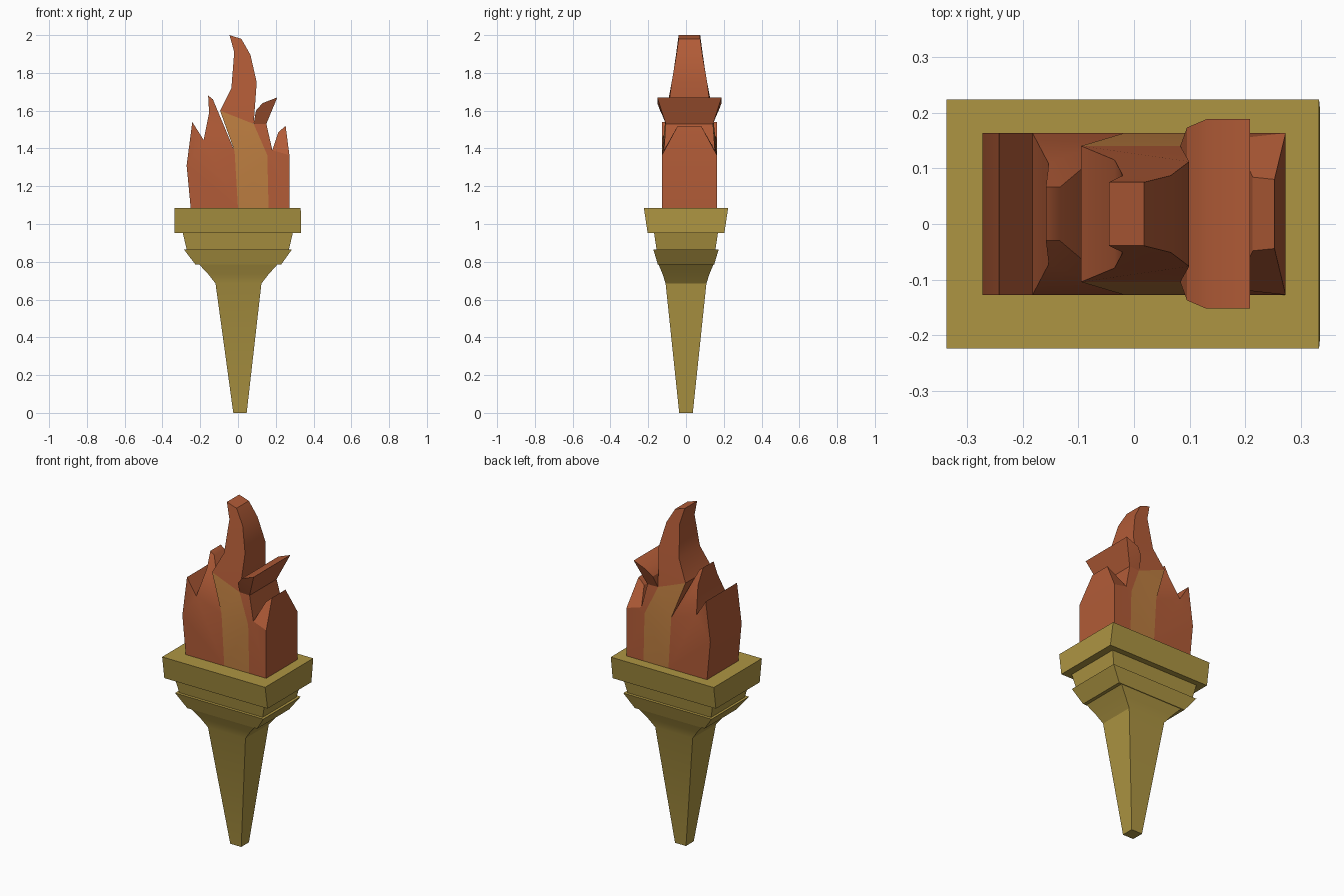
import bpy, bmesh, math

if "Cube" in bpy.data.objects:
    bpy.data.objects.remove(bpy.data.objects["Cube"])


def material(name, rgb):
    m = bpy.data.materials.new(name)
    m.diffuse_color = (*rgb, 1)
    m.use_nodes = True
    m.node_tree.nodes["Principled BSDF"].inputs["Base Color"].default_value = m.diffuse_color
    return m


gold = material("gold", (0.42, 0.30, 0.055))
red = material("flame_red", (0.44, 0.105, 0.038))
orange = material("flame_orange", (0.49, 0.20, 0.05))


def finish(bm, name, mats):
    bmesh.ops.recalc_face_normals(bm, faces=bm.faces)
    mesh = bpy.data.meshes.new(name)
    bm.to_mesh(mesh)
    bm.free()
    for m in mats:
        mesh.materials.append(m)
    ob = bpy.data.objects.new(name, mesh)
    bpy.context.collection.objects.link(ob)
    bpy.ops.object.select_all(action='DESELECT')
    ob.select_set(True)
    bpy.context.view_layer.objects.active = ob
    bpy.ops.object.shade_smooth_by_angle(angle=math.radians(30))
    return ob


def rect_loft(name, sections):
    """Loft of rectangles: (z, x min, x max, half depth)."""
    bm = bmesh.new()
    rings = [[bm.verts.new(p) for p in ((a, -d, z), (b, -d, z), (b, d, z), (a, d, z))]
             for z, a, b, d in sections]
    for lo, hi in zip(rings, rings[1:]):
        for i in range(4):
            j = (i + 1) % 4
            bm.faces.new((lo[i], lo[j], hi[j], hi[i]))
    bm.faces.new(rings[0])
    bm.faces.new(rings[-1])
    return finish(bm, name, [gold])


# Tapered handle and stepped cup
rect_loft("handle", [(0, -0.025, 0.046, 0.036), (0.685, -0.119, 0.124, 0.108),
                     (0.735, -0.158, 0.163, 0.124), (0.785, -0.205, 0.208, 0.145)])
rect_loft("lower_collar", [(0.785, -0.225, 0.228, 0.149), (0.866, -0.287, 0.286, 0.173)])
rect_loft("upper_collar", [(0.866, -0.272, 0.27, 0.156), (0.952, -0.292, 0.29, 0.169)])
rect_loft("rim", [(0.952, -0.336, 0.334, 0.203), (1.084, -0.336, 0.332, 0.223)])

# Flame outline points: x, z, half depth
P = {
    'l0': (-0.25, 1.08, .145), 'l1': (-0.272, 1.31, .145), 'l2': (-0.242, 1.54, .145),
    'l3': (-0.182, 1.445, .145), 'l4': (-0.153, 1.59, .09), 'l5': (-0.158, 1.68, .048),
    'l6': (-0.133, 1.66, .048), 'm': (-0.018, 1.385, .145),
    's0': (0.0, 1.08, .145), 's1': (0.162, 1.08, .145), 'd': (0.155, 1.365, .145),
    't0': (-0.095, 1.6, .122), 't1': (-0.035, 1.72, .097), 't2': (-0.02, 1.91, .069),
    't3': (-0.045, 2.0, .057), 't4': (0.018, 1.98, .057), 't5': (0.066, 1.895, .069),
    't6': (0.099, 1.75, .094), 'c': (0.083, 1.53, .122),
    'b1': (0.095, 1.6, .155), 'b2': (0.13, 1.64, .17), 'b3': (0.208, 1.67, .17),
    'e': (0.15, 1.53, .125), 'r0': (0.182, 1.39, .135), 'r1': (0.213, 1.485, .066),
    'r2': (0.252, 1.52, .062), 'r3': (0.272, 1.365, .145), 'r4': (0.272, 1.08, .145),
}
RED = ["l0 l1 l2 l3 m s0", "l3 l4 m", "l4 l5 l6 m", "t0 t1 t6 c", "t1 t2 t5 t6",
       "t2 t3 t4 t5", "c b1 b2 e", "b2 b3 e", "c e r0 d", "s1 d r0 r3 r4", "r0 r1 r2 r3"]
ORANGE = ["s0 m d s1", "m t0 c d"]

# Flame: mirrored front and back skins joined around the outline
bm = bmesh.new()
yc = 0.018
skin = {s: {k: bm.verts.new((x, yc + s * d, z)) for k, (x, z, d) in P.items()}
        for s in (-1, 1)}
uses = {}
for index, group in enumerate((RED, ORANGE)):
    for text in group:
        keys = text.split()
        for s in (-1, 1):
            f = bm.faces.new([skin[s][k] for k in keys])
            f.material_index = index
        for a, b in zip(keys, keys[1:] + keys[:1]):
            uses.setdefault(frozenset((a, b)), []).append((a, b, index))
for edges in uses.values():
    if len(edges) == 1:
        a, b, index = edges[0]
        f = bm.faces.new((skin[-1][a], skin[-1][b], skin[1][b], skin[1][a]))
        f.material_index = 0
finish(bm, "flame", [red, orange])
